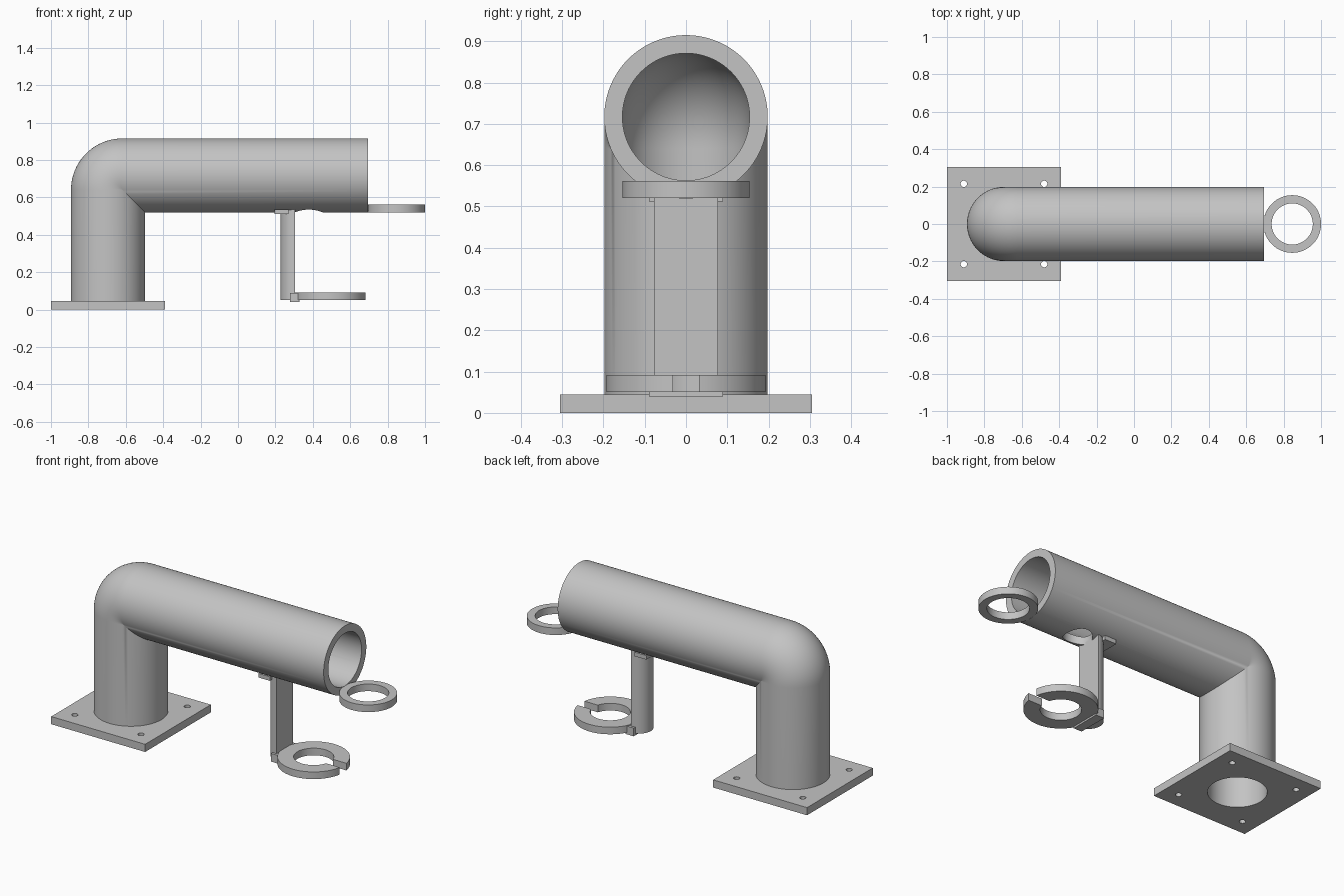
import bpy, bmesh, math
from math import sin, cos, pi, asin

if "Cube" in bpy.data.objects:
    bpy.data.objects.remove(bpy.data.objects["Cube"])

grey = bpy.data.materials.new("plain_grey")
grey.diffuse_color = (0.55, 0.55, 0.55, 1)
grey.use_nodes = True
grey.node_tree.nodes["Principled BSDF"].inputs["Base Color"].default_value = grey.diffuse_color


def make(name, bm):
    bmesh.ops.remove_doubles(bm, verts=bm.verts, dist=1e-5)
    bmesh.ops.recalc_face_normals(bm, faces=bm.faces)
    me = bpy.data.meshes.new(name)
    bm.to_mesh(me)
    bm.free()
    ob = bpy.data.objects.new(name, me)
    bpy.context.collection.objects.link(ob)
    me.materials.append(grey)
    return ob


def activate(ob):
    bpy.ops.object.select_all(action='DESELECT')
    ob.select_set(True)
    bpy.context.view_layer.objects.active = ob


def smooth(ob):
    activate(ob)
    bpy.ops.object.shade_smooth_by_angle(angle=math.radians(30))


def prism(name, outline, z0, z1):
    bm = bmesh.new()
    lo = [bm.verts.new((x, y, z0)) for x, y in outline]
    hi = [bm.verts.new((x, y, z1)) for x, y in outline]
    n = len(outline)
    bm.faces.new(lo)
    bm.faces.new(hi)
    for i in range(n):
        j = (i + 1) % n
        bm.faces.new((lo[i], lo[j], hi[j], hi[i]))
    return make(name, bm)


def box(name, x0, x1, hy, z0, z1):
    return prism(name, [(x0, -hy), (x1, -hy), (x1, hy), (x0, hy)], z0, z1)


def circle(x, y, r, n=64):
    return [(x + r * cos(2 * pi * i / n), y + r * sin(2 * pi * i / n)) for i in range(n)]


def flat_ring(name, cx, ro, ri, z0, z1, gap=0.0, n=72):
    """Flat ring, optionally with a parallel-sided gap facing +x."""
    bm = bmesh.new()
    ao, ai = asin(gap / ro), asin(gap / ri)
    secs = []
    for i in range(n + 1):
        t = i / n
        a, b = ao + (2 * pi - 2 * ao) * t, ai + (2 * pi - 2 * ai) * t
        secs.append([bm.verts.new((cx + r * cos(g), r * sin(g), z))
                     for r, g, z in ((ro, a, z0), (ro, a, z1), (ri, b, z1), (ri, b, z0))])
    for p, q in zip(secs, secs[1:]):
        for k in range(4):
            m = (k + 1) % 4
            bm.faces.new((p[k], p[m], q[m], q[k]))
    if gap:
        bm.faces.new(secs[0])
        bm.faces.new(secs[-1])
    ob = make(name, bm)
    smooth(ob)
    return ob


def cut(ob, cutters):
    for c in cutters:
        activate(ob)
        mod = ob.modifiers.new("cut", 'BOOLEAN')
        mod.operation, mod.solver, mod.object = 'DIFFERENCE', 'EXACT', c
        bpy.ops.object.modifier_apply(modifier=mod.name)
        bpy.data.objects.remove(c, do_unlink=True)


# bent pipe: rounded outside of the elbow, sharp mitre on its inside
RO, RI, BEND = 0.198, 0.154, 0.077
CX, CZ, SEG, STEPS = -0.618, 0.64, 96, 20


def pipe_rings(r):
    rings = []
    phis = [2 * pi * i / SEG for i in range(SEG)]
    rings.append([(CX - BEND - r * cos(p), r * sin(p), 0.045) for p in phis])
    for s in range(STEPS + 1):
        th = pi / 2 * s / STEPS
        ring = []
        for p in phis:
            d = BEND + r * cos(p)
            if d >= 0:
                ring.append((CX - d * cos(th), r * sin(p), CZ + d * sin(th)))
            else:
                ring.append((CX - d, r * sin(p), CZ + d))
        rings.append(ring)
    rings.append([(0.695, r * sin(p), CZ + BEND + r * cos(p)) for p in phis])
    return rings


bm = bmesh.new()
rings = [[bm.verts.new(c) for c in ring]
         for ring in pipe_rings(RO) + pipe_rings(RI)[::-1]]
for k in range(len(rings)):
    a, b = rings[k], rings[(k + 1) % len(rings)]
    for i in range(SEG):
        j = (i + 1) % SEG
        bm.faces.new((a[i], a[j], b[j], b[i]))
pipe = make("bent_pipe", bm)
# drop hole through the lower wall
cut(pipe, [prism("hole_cutter", circle(0.378, 0, 0.077), 0.45, 0.66)])
smooth(pipe)

# base plate with centre hole and four bolt holes
plate = box("base_plate", -1.0, -0.39, 0.305, 0, 0.045)
cutters = [prism("bore_cutter", circle(-0.695, 0, RI, 96), -0.1, 0.2)]
for x in (-0.91, -0.48):
    for y in (-0.215, 0.215):
        cutters.append(prism("bolt_cutter", circle(x, y, 0.017, 24), -0.1, 0.2))
cut(plate, cutters)
smooth(plate)

# half-round hanging post, flat side facing +x
half = [(0.305 + 0.077 * cos(a), 0.077 * sin(a))
        for a in (pi / 2 + pi * i / 32 for i in range(33))]
smooth(prism("hanging_post", half, 0.05, 0.534))

# small cross bars at the post ends
box("post_top_bar", 0.195, 0.27, 0.09, 0.512, 0.536)
box("post_bottom_bar", 0.277, 0.33, 0.09, 0.04, 0.088)

# lower split ring and upper end ring with its tab
flat_ring("lower_split_ring", 0.492, 0.193, 0.107, 0.05, 0.092, gap=0.031)
flat_ring("upper_end_ring", 0.846, 0.154, 0.11, 0.52, 0.562)
box("end_ring_tab", 0.665, 0.715, 0.045, 0.528, 0.558)
